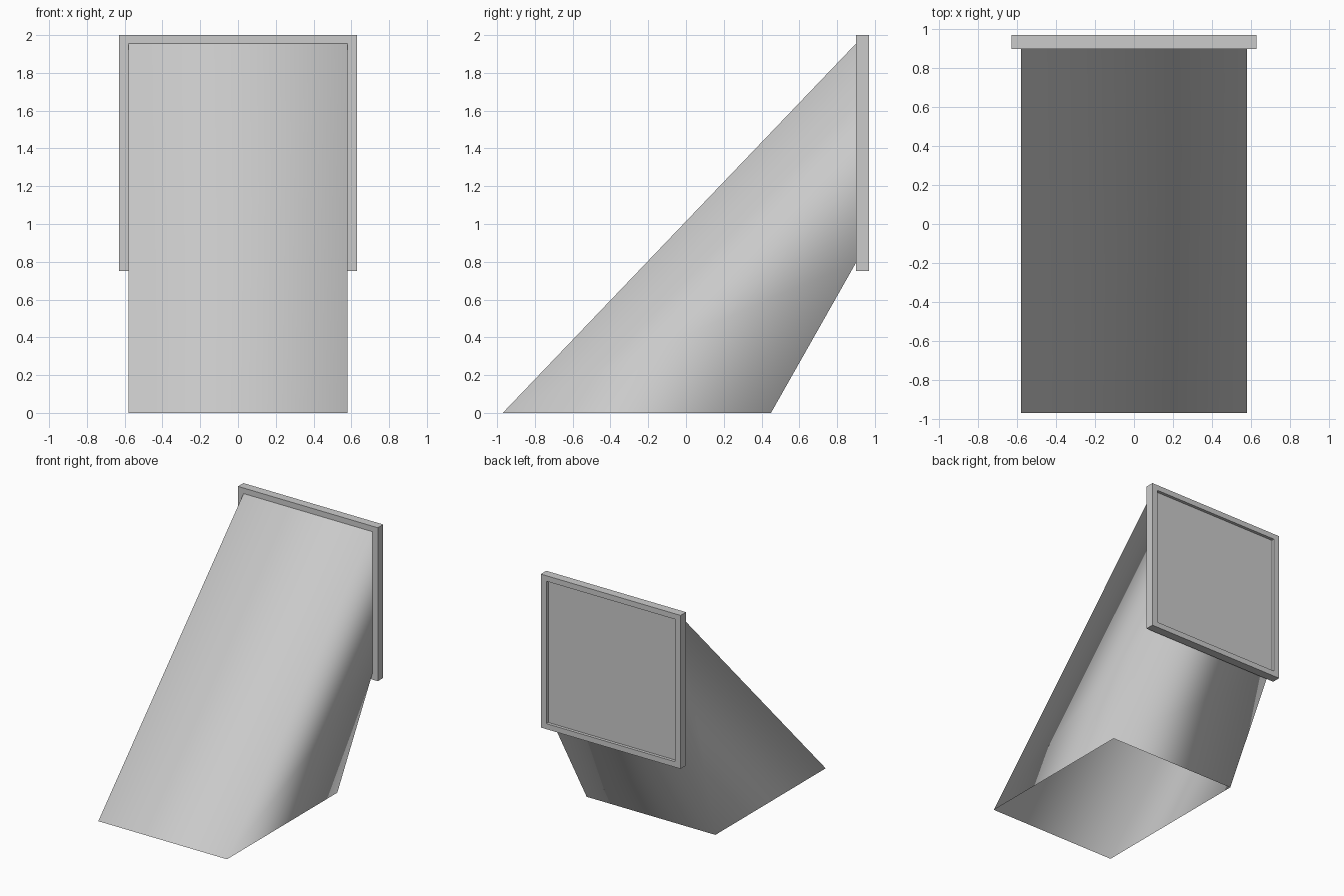
import bpy, bmesh

if "Cube" in bpy.data.objects:
    bpy.data.objects.remove(bpy.data.objects["Cube"])

grey = bpy.data.materials.new("light grey metal")
grey.diffuse_color = (0.6, 0.6, 0.6, 1)
grey.use_nodes = True
grey.node_tree.nodes["Principled BSDF"].inputs["Base Color"].default_value = grey.diffuse_color


def make_object(name, bm, smooth=False):
    bmesh.ops.recalc_face_normals(bm, faces=bm.faces)
    mesh = bpy.data.meshes.new(name)
    bm.to_mesh(mesh)
    bm.free()
    mesh.materials.append(grey)
    for p in mesh.polygons:
        p.use_smooth = smooth
    ob = bpy.data.objects.new(name, mesh)
    bpy.context.collection.objects.link(ob)
    return ob


def loop(bm, points):
    return [bm.verts.new(p) for p in points]


def bridge(bm, a, b):
    n = len(a)
    for i in range(n):
        bm.faces.new((a[i], a[(i + 1) % n], b[(i + 1) % n], b[i]))


def upright(hw, z0, z1, y):
    return [(-hw, y, z1), (hw, y, z1), (hw, y, z0), (-hw, y, z0)]


# Sloping chute: open-ended sheet tube, softly shaded around its corners
bm = bmesh.new()
W = 0.58
bottom = loop(bm, [(-W, -0.97, 0), (W, -0.97, 0), (W, 0.45, 0), (-W, 0.45, 0)])
top = loop(bm, upright(W, 0.795, 1.955, 0.90))
bridge(bm, bottom, top)
make_object("chute", bm, smooth=True)

# Square frame with a shallow recessed panel at the back
bm = bmesh.new()
rings = [loop(bm, upright(hw, z0, z1, y)) for hw, z0, z1, y in (
    (W, 0.795, 1.955, 0.90),
    (0.63, 0.75, 2.0, 0.90),
    (0.63, 0.75, 2.0, 0.97),
    (W, 0.795, 1.955, 0.97),
    (W, 0.795, 1.955, 0.945))]
for a, b in zip(rings, rings[1:]):
    bridge(bm, a, b)
bm.faces.new(rings[-1])
make_object("frame_and_panel", bm)
